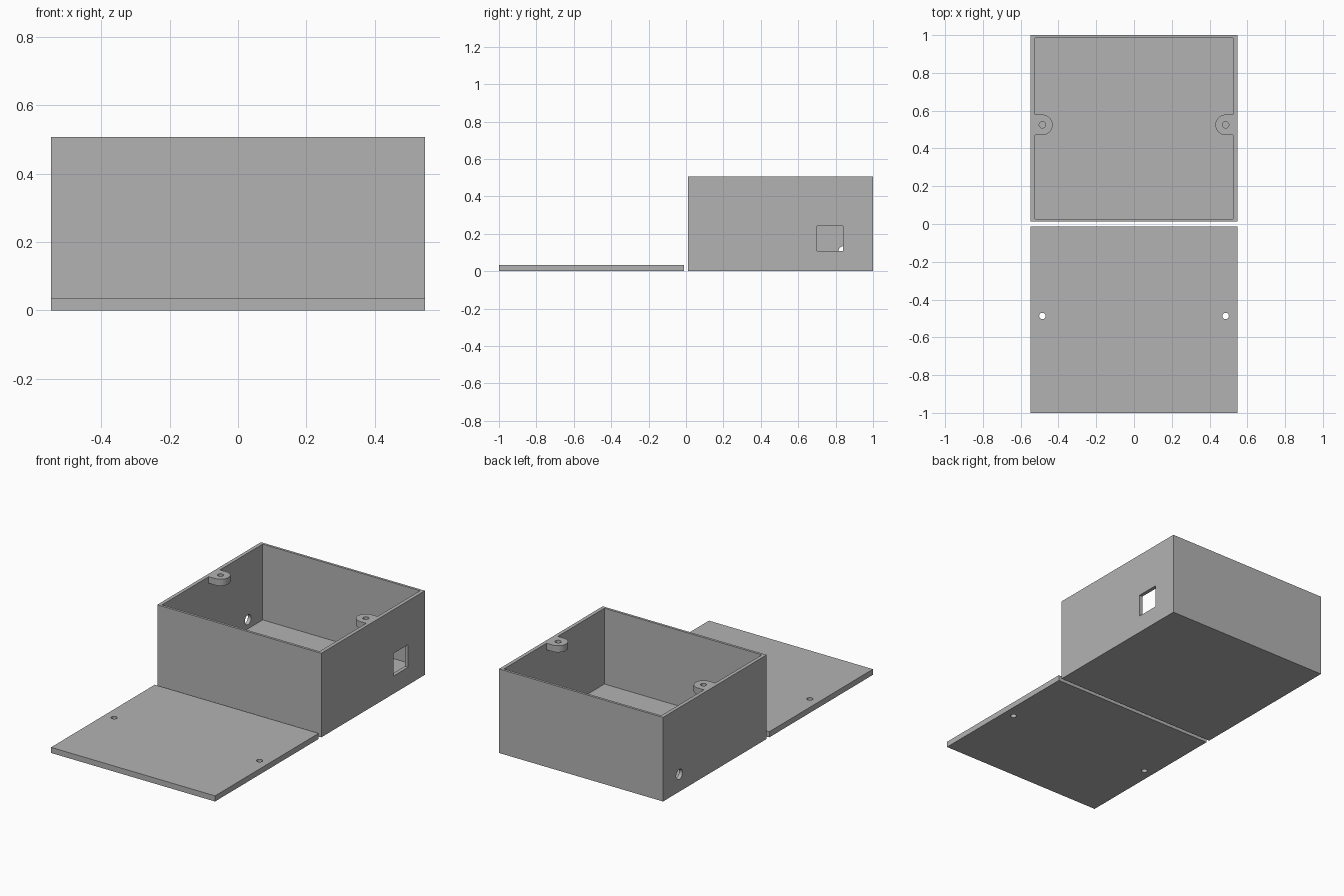
import bpy, bmesh, math
from mathutils import Matrix

if "Cube" in bpy.data.objects:
    bpy.data.objects.remove(bpy.data.objects["Cube"])

grey = bpy.data.materials.new("plain grey")
grey.use_nodes = True
grey.diffuse_color = (0.45, 0.45, 0.45, 1)
grey.node_tree.nodes["Principled BSDF"].inputs["Base Color"].default_value = grey.diffuse_color


def finish(name, bm):
    bmesh.ops.recalc_face_normals(bm, faces=bm.faces)
    mesh = bpy.data.meshes.new(name)
    bm.to_mesh(mesh)
    bm.free()
    mesh.materials.append(grey)
    obj = bpy.data.objects.new(name, mesh)
    bpy.context.collection.objects.link(obj)
    return obj


def block(name, low, high):
    bm = bmesh.new()
    bmesh.ops.create_cube(bm, size=1)
    for v in bm.verts:
        v.co = [h if c > 0 else l for c, l, h in zip(v.co, low, high)]
    return finish(name, bm)


def rod(name, centre, radius, length, axis="Z"):
    bm = bmesh.new()
    turn = Matrix.Rotation(math.pi / 2, 4, "Y") if axis == "X" else Matrix()
    bmesh.ops.create_cone(bm, cap_ends=True, segments=32, radius1=radius, radius2=radius,
                          depth=length, matrix=Matrix.Translation(centre) @ turn)
    return finish(name, bm)


def cut(obj, cutter):
    cutter.hide_render = True
    mod = obj.modifiers.new("cut", "BOOLEAN")
    mod.operation, mod.solver, mod.object = "DIFFERENCE", "EXACT", cutter
    bpy.context.view_layer.objects.active = obj
    bpy.ops.object.modifier_apply(modifier=mod.name)
    bpy.data.objects.remove(cutter)


def smooth(obj):
    bpy.ops.object.select_all(action="DESELECT")
    obj.select_set(True)
    bpy.context.view_layer.objects.active = obj
    bpy.ops.object.shade_smooth_by_angle(angle=math.radians(30))


HALF_W, HEIGHT, GAP = 0.547, 0.507, 0.012
WALL_X, WALL_Y, FLOOR = 0.022, 0.015, 0.05
SCREW_X, SCREW_Y, SCREW_R = 0.485, 0.525, 0.017
LUG_R, LUG_H = 0.054, 0.04
INNER_X = HALF_W - WALL_X

# Open box with a square port on its left and a round cable hole on its right
box = block("box_body", (-HALF_W, GAP, 0), (HALF_W, 1, HEIGHT))
cut(box, block("cavity_cutter", (-INNER_X, GAP + WALL_Y, FLOOR), (INNER_X, 1 - WALL_Y, 1)))
cut(box, block("port_cutter", (0.4, 0.70, 0.107), (0.7, 0.84, 0.243)))
cut(box, rod("cable_cutter", (-HALF_W, 0.845, 0.105), 0.03, 0.2, "X"))
smooth(box)

# Flat lid lying in front of the box
lid = block("lid", (-HALF_W, -1, 0), (HALF_W, -GAP, 0.034))

# Rounded screw lugs flush with the rim, and matching lid holes
for side, word in ((1, "left"), (-1, "right")):
    bm = bmesh.new()
    outline = [(INNER_X, LUG_R)]
    for i in range(25):
        a = math.pi / 2 + math.pi * i / 24
        outline.append((SCREW_X + LUG_R * math.cos(a), LUG_R * math.sin(a)))
    outline.append((INNER_X, -LUG_R))
    face = bm.faces.new([bm.verts.new((side * x, SCREW_Y + y, HEIGHT - LUG_H)) for x, y in outline])
    ext = bmesh.ops.extrude_face_region(bm, geom=[face])
    bmesh.ops.translate(bm, vec=(0, 0, LUG_H),
                        verts=[g for g in ext["geom"] if isinstance(g, bmesh.types.BMVert)])
    lug = finish(word + "_screw_lug", bm)
    cut(lug, rod("screw_cutter", (side * SCREW_X, SCREW_Y, HEIGHT), SCREW_R, 0.3))
    smooth(lug)
    cut(lid, rod("lid_hole_cutter", (side * SCREW_X, -0.487, 0), SCREW_R, 0.3))
smooth(lid)
